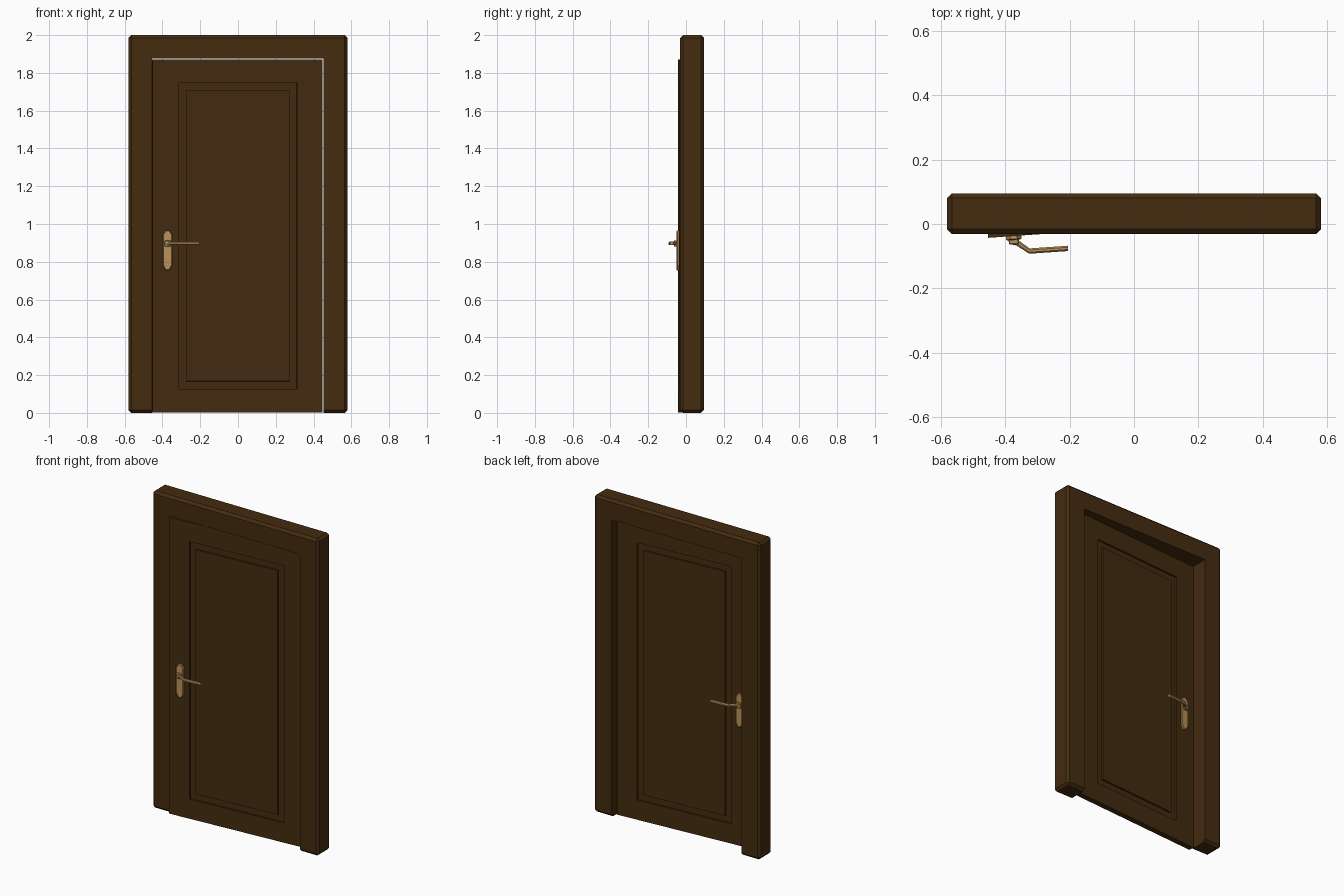
import bpy, bmesh, math
from mathutils import Matrix, Vector

if "Cube" in bpy.data.objects:
    bpy.data.objects.remove(bpy.data.objects["Cube"])


def material(name, rgb):
    m = bpy.data.materials.new(name)
    m.diffuse_color = (*rgb, 1)
    m.use_nodes = True
    m.node_tree.nodes["Principled BSDF"].inputs["Base Color"].default_value = m.diffuse_color
    return m


WOOD = material("dark_wood", (0.058, 0.025, 0.005))
BRASS = material("brass", (0.50, 0.29, 0.10))

# hinge line and opening angle of the door leaf
SWING = Matrix.Translation((0.447, 0.02, 0)) @ Matrix.Rotation(math.radians(4), 4, 'Z')
THICK = 0.035


def finish(name, bm, mat, matrix=None):
    if matrix:
        bm.transform(matrix)
    bmesh.ops.recalc_face_normals(bm, faces=bm.faces[:])
    me = bpy.data.meshes.new(name)
    bm.to_mesh(me)
    bm.free()
    me.materials.append(mat)
    ob = bpy.data.objects.new(name, me)
    bpy.context.collection.objects.link(ob)
    return ob


def box(lo, hi, bevel=0):
    bm = bmesh.new()
    bmesh.ops.create_cube(bm, size=1)
    lo, hi = Vector(lo), Vector(hi)
    for v in bm.verts:
        v.co = [(lo[i] + hi[i]) / 2 + v.co[i] * (hi[i] - lo[i]) for i in range(3)]
    if bevel:
        bmesh.ops.bevel(bm, geom=bm.edges[:], offset=bevel, segments=1, affect='EDGES')
    return bm


# frame: chamfered block with the doorway cut out
frame = finish("door_frame", box((-0.58, -0.031, 0), (0.58, 0.095, 2), 0.015), WOOD)
cutter = finish("doorway_cutter", box((-0.455, -1, -1), (0.453, 1, 1.875)), WOOD)
mod = frame.modifiers.new("doorway", 'BOOLEAN')
mod.object = cutter
mod.operation = 'DIFFERENCE'
mod.solver = 'EXACT'
bpy.context.view_layer.objects.active = frame
frame.select_set(True)
bpy.ops.object.modifier_apply(modifier=mod.name)
bpy.data.objects.remove(cutter)

# door leaf with a grooved raised panel on both sides
bm = box((-0.902, 0, 0.003), (0, THICK, 1.872))
bm.normal_update()
for face in [f for f in bm.faces if abs(f.normal.y) > 0.9]:
    bmesh.ops.inset_individual(bm, faces=[face], thickness=0.12)
    c = face.calc_center_median()
    for v in face.verts:
        v.co.x = -0.135 if v.co.x > c.x else -0.764
        v.co.z = 1.75 if v.co.z > c.z else 0.127
    for thick, depth in ((0.001, -0.01), (0.056, 0), (0.001, 0.01)):
        bmesh.ops.inset_individual(bm, faces=[face], thickness=thick, depth=depth)
finish("door_leaf", bm, WOOD, SWING)

# handles: back side mirrors the front through the middle of the leaf
HX, HZ = -0.823, 0.897
MIRROR = Matrix.Translation((0, THICK, 0)) @ Matrix.Scale(-1, 4, (0, 1, 0))
for side, mat in (("front", SWING), ("back", SWING @ MIRROR)):
    # back plate with pointed ends
    bm = bmesh.new()
    outline = [(-.024, .78), (-.008, .755), (.008, .755), (.024, .78),
               (.024, .945), (.010, .966), (-.010, .966), (-.024, .945)]
    base = bm.faces.new([bm.verts.new((HX + x, 0.001, z)) for x, z in outline])
    top = bmesh.ops.extrude_face_region(bm, geom=[base])["geom"]
    for v in top:
        if isinstance(v, bmesh.types.BMVert):
            v.co.y = -0.012
    cap = [f for f in top if isinstance(f, bmesh.types.BMFace)]
    bmesh.ops.bevel(bm, geom=list(cap[0].edges), offset=0.003, segments=1, affect='EDGES')
    finish(side + "_handle_plate", bm, BRASS, mat)

    # square collar
    finish(side + "_handle_collar",
           box((HX - .016, -.026, HZ - .016), (HX + .016, -.010, HZ + .016), .003), BRASS, mat)

    # bent lever: eight-sided sections swept along the path
    path = [(-.004, -.018), (.012, -.023), (.046, -.050), (.166, -.050)]
    bm = bmesh.new()
    rings = []
    for i, (x, y) in enumerate(path):
        a, b = path[max(i - 1, 0)], path[min(i + 1, 3)]
        d = Vector((b[0] - a[0], b[1] - a[1])).normalized()
        ring = []
        for k in range(8):
            t = math.tau * (k + .5) / 8
            s = .009 * math.cos(t)
            ring.append(bm.verts.new((HX + x - d.y * s, y + d.x * s, HZ + .010 * math.sin(t))))
        rings.append(ring)
    for r, q in zip(rings, rings[1:]):
        for k in range(8):
            bm.faces.new((r[k], r[(k + 1) % 8], q[(k + 1) % 8], q[k]))
    bm.faces.new(rings[0])
    bm.faces.new(rings[-1])
    finish(side + "_handle_lever", bm, BRASS, mat)
